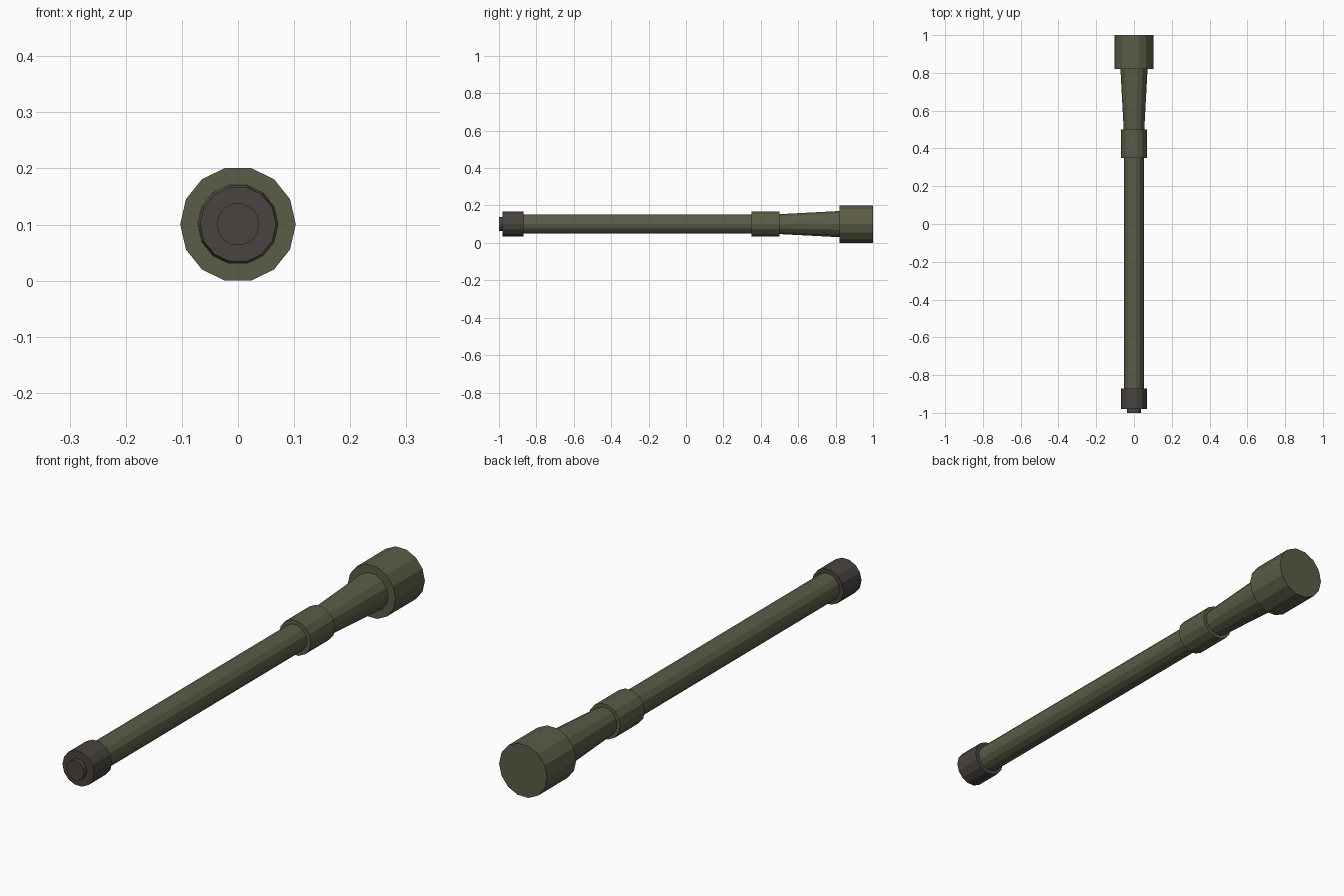
import bpy, bmesh, math

if "Cube" in bpy.data.objects:
    bpy.data.objects.remove(bpy.data.objects["Cube"])

CZ = 0.1004  # height of the barrel axis

def material(name, rgb):
    m = bpy.data.materials.new(name)
    m.diffuse_color = (*rgb, 1)
    m.use_nodes = True
    m.node_tree.nodes["Principled BSDF"].inputs["Base Color"].default_value = m.diffuse_color
    return m

olive = material("olive green", (0.105, 0.107, 0.062))
dark = material("dark brown grey", (0.066, 0.057, 0.052))

def ring_part(name, y0, y1, r0, r1, mat, sides=14):
    """Closed faceted cylinder or cone along y, with a corner facing +x."""
    bm = bmesh.new()
    rings = []
    for y, r in ((y0, r0), (y1, r1)):
        rings.append([bm.verts.new((r * math.cos(2 * math.pi * i / sides), y,
                                    CZ + r * math.sin(2 * math.pi * i / sides)))
                      for i in range(sides)])
    a, b = rings
    for i in range(sides):
        j = (i + 1) % sides
        bm.faces.new((a[i], a[j], b[j], b[i]))
    bm.faces.new(a)
    bm.faces.new(b)
    bmesh.ops.recalc_face_normals(bm, faces=bm.faces)
    me = bpy.data.meshes.new(name)
    bm.to_mesh(me)
    bm.free()
    me.materials.append(mat)
    ob = bpy.data.objects.new(name, me)
    bpy.context.collection.objects.link(ob)

# dark end: small tip and cap
ring_part("end_tip", -1.0, -0.975, 0.038, 0.038, dark)
ring_part("end_cap", -0.98, -0.87, 0.068, 0.068, dark)
# long tube, collar, flared neck and wide head
ring_part("main_tube", -0.875, 0.36, 0.052, 0.052, olive)
ring_part("collar", 0.35, 0.5, 0.068, 0.068, olive)
ring_part("flared_neck", 0.49, 0.825, 0.054, 0.072, olive)
ring_part("wide_head", 0.82, 1.0, 0.103, 0.103, olive)
